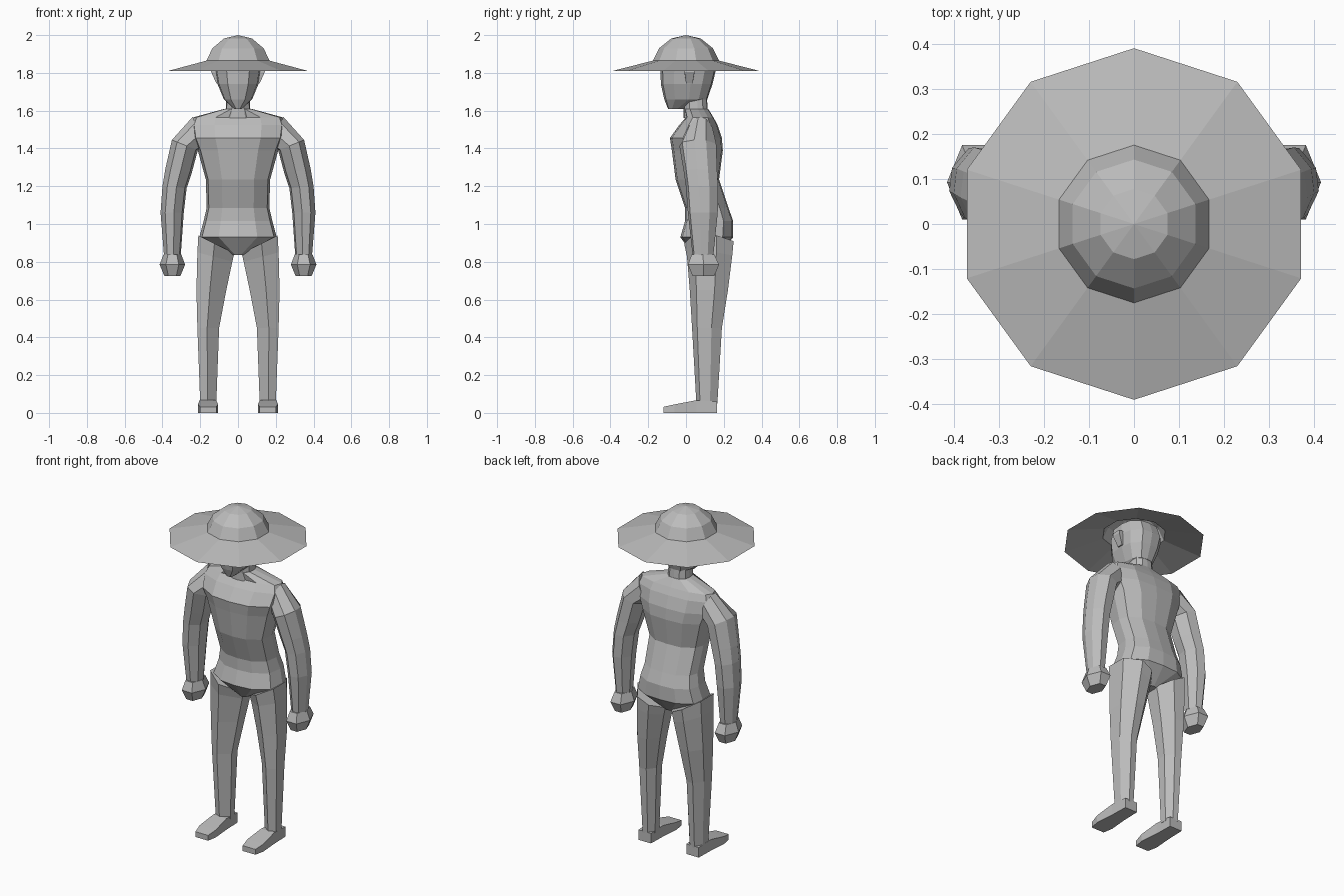
import bpy, bmesh, math

if "Cube" in bpy.data.objects:
    bpy.data.objects.remove(bpy.data.objects["Cube"])

grey = bpy.data.materials.new("plain grey")
grey.diffuse_color = (0.5, 0.5, 0.5, 1)
grey.use_nodes = True
grey.node_tree.nodes["Principled BSDF"].inputs["Base Color"].default_value = grey.diffuse_color

# Cross-sections on a -1..1 square: u runs across (+1 outer side), v runs front to back
BODY = [(0, -1), (.5, -.92), (.93, -.5), (1, .15), (.9, .6), (.5, .95), (0, 1),
        (-.5, .95), (-.9, .6), (-1, .15), (-.93, -.5), (-.5, -.92)]
LEG = [(.1, -1), (1, -.65), (1, .3), (.35, 1), (-.4, .95), (-1, .35), (-1, -.35)]
ARM = [(-.15, -1), (.6, -.85), (1, -.2), (.9, .45), (.3, 1), (-.5, .9), (-1, .25), (-.85, -.5)]
HAND = [(-.5, -1), (.5, -1), (1, 0), (.5, 1), (-.5, 1), (-1, 0)]
BOX = [(-1, -1), (1, -1), (1, 1), (-1, 1)]


def make(name, verts, faces, mirror=False):
    mesh = bpy.data.meshes.new(name)
    mesh.from_pydata(verts, [], faces)
    bm = bmesh.new()
    bm.from_mesh(mesh)
    bmesh.ops.recalc_face_normals(bm, faces=bm.faces)
    bm.to_mesh(mesh)
    bm.free()
    mesh.materials.append(grey)
    obj = bpy.data.objects.new(name, mesh)
    bpy.context.collection.objects.link(obj)
    if mirror:
        obj.modifiers.new("other side", 'MIRROR')
        obj.modifiers["other side"].use_mirror_merge = False
    return obj


def loft(name, section, rings, mirror=False):
    """Each ring: inner x, inner z, outer x, outer z, front y, back y."""
    n = len(section)
    verts, faces = [], []
    for xi, zi, xo, zo, yf, yb in rings:
        for u, v in section:
            t, s = (u + 1) / 2, (v + 1) / 2
            verts.append((xi + (xo - xi) * t, yf + (yb - yf) * s, zi + (zo - zi) * t))
    for r in range(len(rings) - 1):
        for i in range(n):
            a, b = r * n + i, r * n + (i + 1) % n
            faces.append((a, b, b + n, a + n))
    faces.append(tuple(range(n)))
    faces.append(tuple(range(len(verts) - n, len(verts))))
    return make(name, verts, faces, mirror)


def level(rings):
    """Symmetric rings from z, half width, front y, back y."""
    return [(-w, z, w, z, f, b) for z, w, f, b in rings]


# Torso from crotch to collar
loft("torso", BODY, level([
    (.835, .03, .04, .17), (.93, .205, -.03, .25), (1.015, .182, -.005, .25),
    (1.085, .166, -.005, .225), (1.235, .17, -.055, .175), (1.39, .213, -.075, .195),
    (1.455, .24, -.085, .19), (1.525, .25, -.035, .167), (1.565, .235, 0, .145),
    (1.61, .07, -.01, .117)]))
loft("neck", BODY, level([(1.56, .075, -.012, .12), (1.61, .065, -.012, .115),
                          (1.70, .06, -.012, .108)]))

# Head with a narrow chin
loft("head", BODY, level([
    (1.61, .022, -.095, -.01), (1.66, .075, -.115, .113), (1.74, .108, -.133, .14),
    (1.81, .12, -.135, .157), (1.88, .11, -.11, .13)]))
loft("ear", BOX, [(.095, 1.745, .115, 1.745, .0, .035), (.105, 1.80, .142, 1.805, -.008, .045),
                  (.105, 1.825, .14, 1.825, -.005, .043)], True)

# Arms and fists
loft("arm", ARM, [
    (.17, 1.41, .24, 1.567, .015, .14), (.213, 1.39, .35, 1.445, -.035, .16),
    (.245, 1.27, .385, 1.29, -.012, .165), (.272, 1.19, .40, 1.2, .0, .17),
    (.287, 1.06, .41, 1.06, .01, .168), (.303, .835, .392, .835, .035, .145)], True)
loft("fist", HAND, [
    (.30, .838, .395, .838, .03, .15), (.28, .785, .415, .785, .01, .175),
    (.305, .725, .39, .725, .035, .15)], True)

# Legs and feet
loft("leg", LEG, [
    (.02, .845, .21, .94, -.01, .252), (.03, .80, .215, .85, .005, .245),
    (.062, .65, .22, .65, .02, .222), (.1, .45, .215, .45, .032, .19),
    (.115, .05, .2, .05, .055, .166)], True)
make("foot",
     [(x, y, z) for y, z, a, b in ((-.12, .032, .115, .2), (-.06, .045, .105, .212),
                                   (.055, .067, .115, .203), (.165, .06, .118, .2))
      for x, z in ((a, 0), (b, 0), (b, z), (a, z))],
     [(r + i, r + (i + 1) % 4, r + 4 + (i + 1) % 4, r + 4 + i)
      for r in (0, 4, 8) for i in range(4)] + [(0, 1, 2, 3), (12, 13, 14, 15)], True)

# Ten-sided hat: wide sloping brim and domed crown, open underneath
SIDES = 10
profile = [(.39, 1.81), (.175, 1.865), (.143, 1.93), (.078, 1.982)]
verts = [(r * math.sin(2 * math.pi * i / SIDES), r * math.cos(2 * math.pi * i / SIDES), z)
         for r, z in profile for i in range(SIDES)] + [(0, 0, 2)]
faces = [(r * SIDES + i, r * SIDES + (i + 1) % SIDES, (r + 1) * SIDES + (i + 1) % SIDES,
          (r + 1) * SIDES + i) for r in range(3) for i in range(SIDES)]
faces += [(30 + i, 30 + (i + 1) % SIDES, 40) for i in range(SIDES)]
make("hat", verts, faces)
